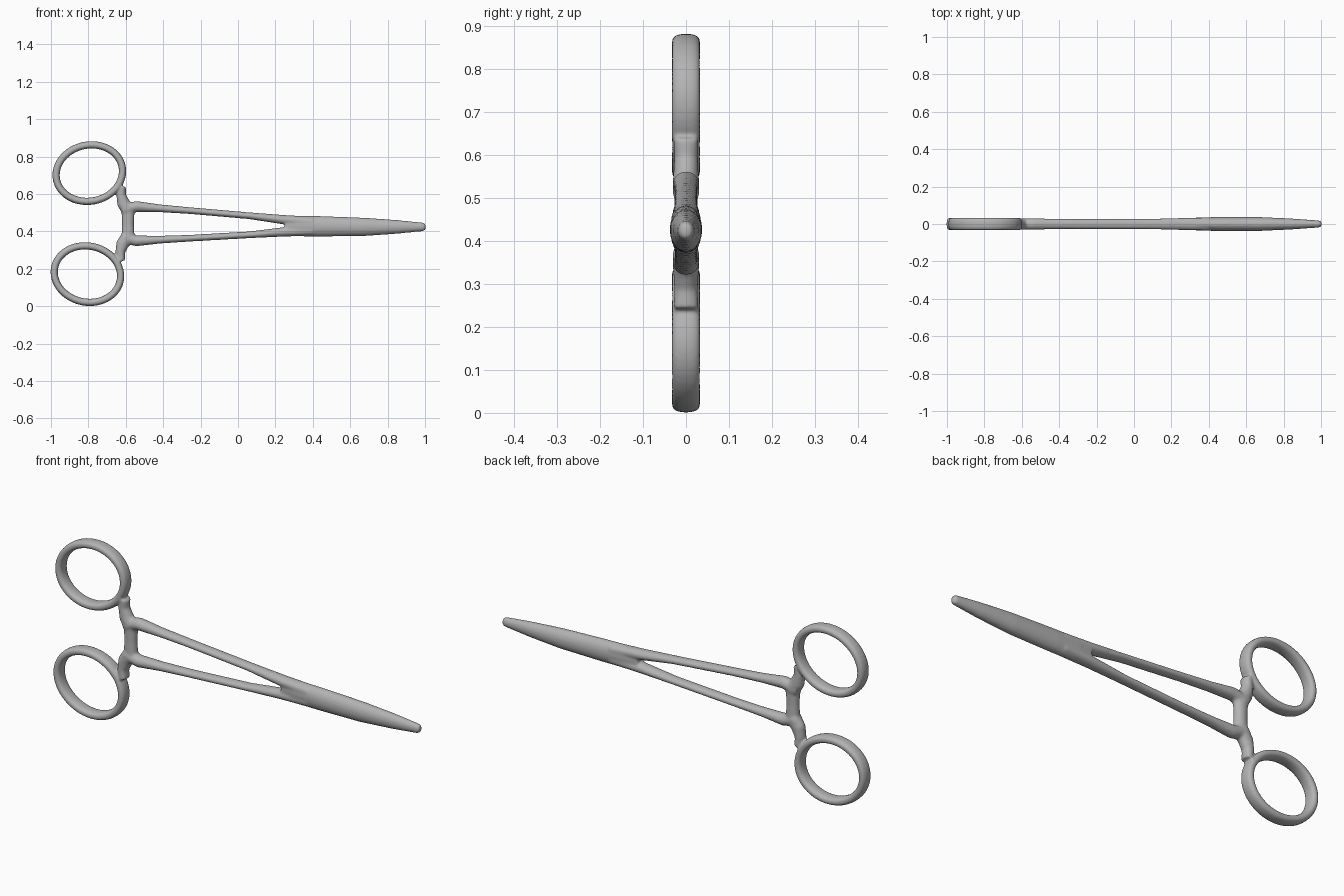
import bpy, bmesh, math
from mathutils import Vector

cube = bpy.data.objects.get("Cube")
if cube:
    bpy.data.objects.remove(cube, do_unlink=True)

steel = bpy.data.materials.new("brushed_grey_steel")
steel.use_nodes = True
colour = (0.45, 0.45, 0.45, 1)
steel.diffuse_color = colour
steel.node_tree.nodes["Principled BSDF"].inputs["Base Color"].default_value = colour

SIDES = 20
bm = bmesh.new()


def axis(x):
    """Height of the centre line, which drops slightly towards the tip."""
    return 0.4415 - 0.0145 * max(0, x + 0.55)


def loft(stations, closed=False, squareness=1.0):
    """Sweep an oval along (x, z, half width, half depth) stations in the xz plane."""
    count = len(stations)
    rings = []
    for i, (x, z, half, depth) in enumerate(stations):
        a = stations[(i - 1) % count if closed else max(i - 1, 0)]
        b = stations[(i + 1) % count if closed else min(i + 1, count - 1)]
        along = Vector((b[0] - a[0], 0, b[1] - a[1])).normalized()
        side = Vector((-along.z, 0, along.x))
        ring = []
        for k in range(SIDES):
            t = math.tau * k / SIDES
            c, s = math.cos(t), math.sin(t)
            u = math.copysign(abs(c) ** squareness, c) * half
            v = math.copysign(abs(s) ** squareness, s) * depth
            ring.append(bm.verts.new(Vector((x, v, z)) + side * u))
        rings.append(ring)
    faces = []
    for i in range(count if closed else count - 1):
        p, q = rings[i], rings[(i + 1) % count]
        for k in range(SIDES):
            n = (k + 1) % SIDES
            faces.append(bm.faces.new((p[k], p[n], q[n], q[k])))
    if not closed:
        faces += [bm.faces.new(rings[0]), bm.faces.new(rings[-1])]
    bmesh.ops.recalc_face_normals(bm, faces=faces)


def mirrored(stations, sign, shift=0):
    """Place stations given as heights above the centre line on one side of it."""
    return [(x + shift, axis(x) + sign * h, w, d) for x, h, w, d in stations]


# Finger loop: a slightly tilted oval band
loop = []
tilt = math.radians(12)
for i in range(48):
    t = math.tau * i / 48
    u, v = 0.179 * math.cos(t), 0.150 * math.sin(t)
    loop.append((-0.795 + u * math.cos(tilt) - v * math.sin(tilt),
                 0.27 + u * math.sin(tilt) + v * math.cos(tilt), 0.0195, 0.0335))

# Neck joining the loop to the shank
neck = [(-0.618, 0.20, 0.019, 0.030), (-0.625, 0.155, 0.026, 0.028),
        (-0.613, 0.11, 0.035, 0.030), (-0.585, 0.07, 0.036, 0.032)]

# Long tapering shank
shank = [(-0.62, 0.075, 0.030, 0.030), (-0.54, 0.092, 0.029, 0.031),
         (-0.42, 0.084, 0.021, 0.028), (-0.26, 0.074, 0.018, 0.027),
         (0.06, 0.051, 0.018, 0.028), (0.24, 0.033, 0.025, 0.032),
         (0.40, 0.025, 0.026, 0.035)]

for sign in (1, -1):
    shift = 0 if sign > 0 else -0.01
    loft(mirrored(loop, sign, shift), closed=True, squareness=0.8)
    loft(mirrored(neck, sign, shift / 2))
    loft(mirrored(shank, sign))

# Cross bar between the shanks
loft([(-0.588, 0.35, 0.046, 0.028), (-0.588, 0.39, 0.034, 0.027),
      (-0.588, 0.44, 0.032, 0.026), (-0.588, 0.49, 0.034, 0.027),
      (-0.588, 0.53, 0.046, 0.028)])

# Closed jaws
jaw = [(0.25, 0.048, 0.026), (0.33, 0.056, 0.034), (0.45, 0.055, 0.038),
       (0.68, 0.049, 0.037), (0.85, 0.037, 0.029), (0.96, 0.026, 0.021),
       (0.99, 0.023, 0.019), (1.003, 0.016, 0.013)]
loft([(x, max(axis(x), 0.424), h, d) for x, h, d in jaw])

mesh = bpy.data.meshes.new("clamp_scissors")
bm.to_mesh(mesh)
bm.free()
mesh.materials.append(steel)
body = bpy.data.objects.new("clamp_scissors", mesh)
bpy.context.collection.objects.link(body)

# Fuse the parts and soften the joints
fuse = body.modifiers.new("fuse", 'REMESH')
fuse.mode = 'VOXEL'
fuse.voxel_size = 0.005
fuse.use_smooth_shade = True
soften = body.modifiers.new("soften", 'SMOOTH')
soften.factor = 0.5
soften.iterations = 14
